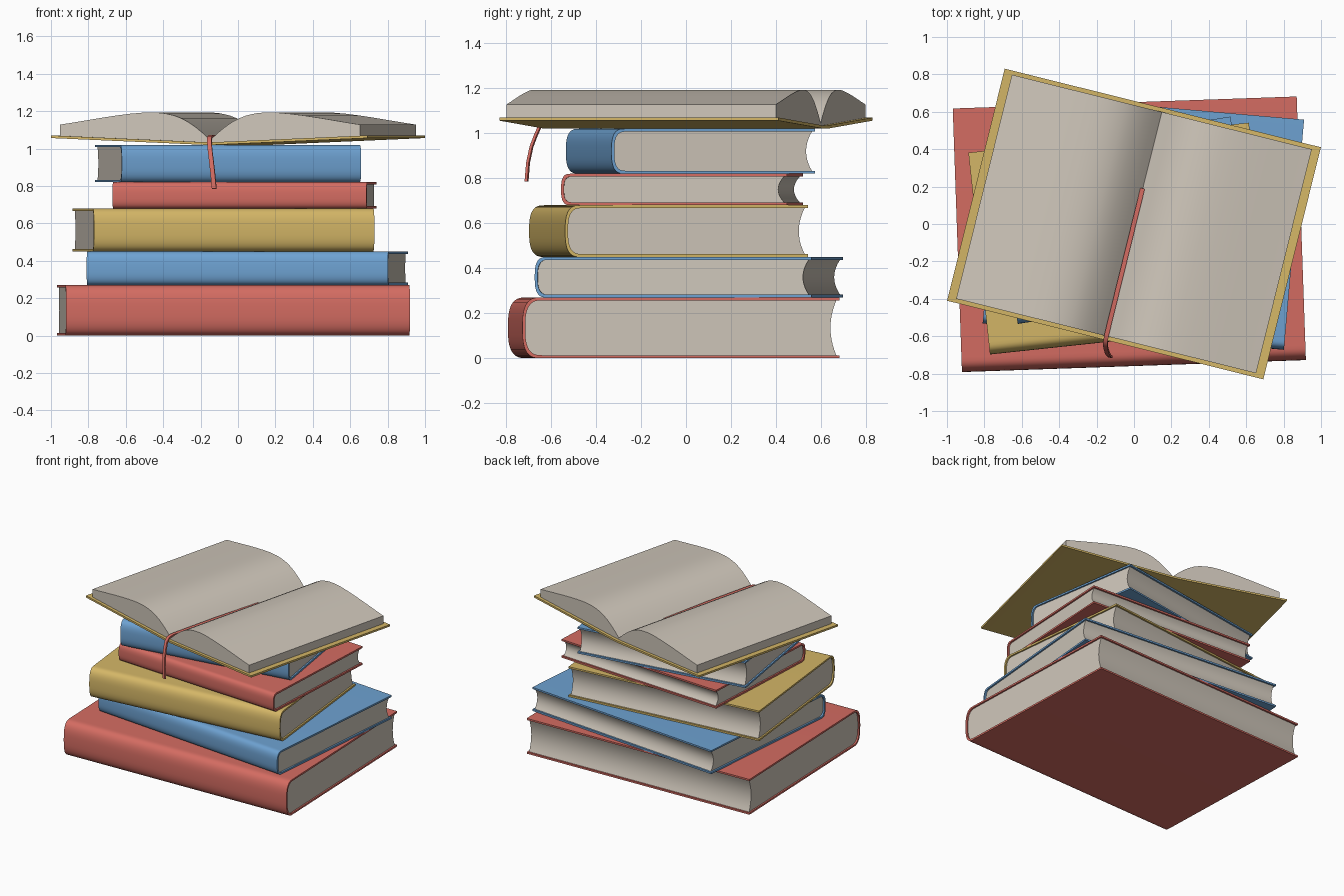
import bpy, bmesh, math
from mathutils import Vector

if "Cube" in bpy.data.objects:
    bpy.data.objects.remove(bpy.data.objects["Cube"])


def material(name, rgb):
    m = bpy.data.materials.new(name)
    m.diffuse_color = (*rgb, 1)
    m.use_nodes = True
    m.node_tree.nodes["Principled BSDF"].inputs["Base Color"].default_value = m.diffuse_color
    return m


RED = material("red cloth", (0.66, 0.150, 0.122))
BLUE = material("blue cloth", (0.155, 0.36, 0.64))
YELLOW = material("yellow cloth", (0.66, 0.47, 0.135))
PAPER = material("paper", (0.62, 0.565, 0.49))


def finish(name, bm, mat):
    bmesh.ops.recalc_face_normals(bm, faces=bm.faces)
    me = bpy.data.meshes.new(name)
    bm.to_mesh(me)
    bm.free()
    me.materials.append(mat)
    me.polygons.foreach_set("use_smooth", [True] * len(me.polygons))
    me.set_sharp_from_angle(angle=math.radians(35))
    ob = bpy.data.objects.new(name, me)
    bpy.context.collection.objects.link(ob)
    return ob


def loft(name, rings, mat):
    """Closed solid through a list of equal-sized rings."""
    bm = bmesh.new()
    vs = [[bm.verts.new(p) for p in r] for r in rings]
    n = len(vs[0])
    for a, b in zip(vs, vs[1:]):
        for i in range(n):
            j = (i + 1) % n
            bm.faces.new((a[i], a[j], b[j], b[i]))
    bm.faces.new(vs[0])
    bm.faces.new(vs[-1])
    return finish(name, bm, mat)


def prism(name, profile, length, mat, loc, deg):
    """Extrude a (y, z) profile along local x, then place it."""
    rings = [[(s * length / 2, y, z) for y, z in profile] for s in (-1, 1)]
    ob = loft(name, rings, mat)
    ob.location = loc
    ob.rotation_euler.z = math.radians(deg)
    return ob


def spine_arc(y0, depth, half):
    """Rounded spine, from bottom to top, bulging to y0."""
    pts = []
    for i in range(25):
        t = math.radians(-90 + 180 * i / 24)
        c, s = max(math.cos(t), 0), math.sin(t)
        y = y0 + depth * (1 - c ** 0.7)
        pts.append((y, math.copysign(abs(s) ** 0.7, s) * half))
    return pts


def closed_book(name, z0, z1, center, length, width, deg, mat):
    half, th, y0, y1 = (z1 - z0) / 2, 0.013, -width / 2, width / 2
    d = 0.3 * (z1 - z0)
    outer = spine_arc(y0, d, half)
    inner = spine_arc(y0 + th, d - th * 0.5, half - th)
    loc = (*center, (z0 + z1) / 2)
    # cover: C-shaped shell
    cover = [(y1, -half)] + outer + [(y1, half), (y1, half - th)] + inner[::-1] + [(y1, th - half)]
    prism(name + "_cover", cover, length, mat, loc, deg)
    # page block with hollow fore edge
    h = half - th
    fore = []
    for i in range(11):
        t = 1 - 2 * i / 10
        fore.append((y1 - 0.013 - 0.026 * (1 - t * t), h * t))
    prism(name + "_pages", inner + fore, length - 0.024, PAPER, loc, deg)


# stack of closed books, bottom to top
closed_book("bottom_book", 0.0, 0.27, (-0.025, -0.055), 1.84, 1.41, 2, RED)
closed_book("second_book", 0.27, 0.45, (0.05, 0.013), 1.617, 1.235, -5, BLUE)
closed_book("third_book", 0.45, 0.68, (-0.078, -0.078), 1.508, 1.085, 6.1, YELLOW)
closed_book("fourth_book", 0.68, 0.82, (0.035, -0.018), 1.36, 1.005, -3, RED)
closed_book("fifth_book", 0.82, 1.02, (-0.053, 0.02), 1.296, 0.917, 9, BLUE)

# open book: slightly V-shaped cover
ANGLE = -13.95
top = [(-0.871, 1.07), (-0.03, 1.034), (0.03, 1.034), (0.871, 1.07)]
cover = top + [(y, z - 0.014) for y, z in top[::-1]]
prism("open_book_cover", cover, 1.278, YELLOW, (0, 0, 0), ANGLE - 90)

# open book: two mirrored page halves
keys = [(0, 1.045), (0.04, 1.082), (0.08, 1.114), (0.12, 1.141), (0.16, 1.162), (0.2, 1.177),
        (0.25, 1.188), (0.3, 1.193), (0.36, 1.193), (0.44, 1.186), (0.52, 1.176), (0.6, 1.164),
        (0.68, 1.151), (0.76, 1.138), (0.826, 1.128)]
for side, label in ((-1, "left"), (1, "right")):
    prof = [(side * y, z) for y, z in keys + [(0.826, 1.067), (0.03, 1.033), (0, 1.033)]]
    prism("open_book_pages_" + label, prof, 1.234, PAPER, (0, 0, 0), ANGLE - 90)

# ribbon bookmark lying in the gutter and hanging over the front edge
path = [Vector(p) for p in (
    (0.046, 0.19, 1.058), (-0.05, -0.2, 1.066), (-0.146, -0.59, 1.066), (-0.152, -0.625, 1.058),
    (-0.153, -0.648, 1.035), (-0.149, -0.668, 0.99), (-0.143, -0.687, 0.94),
    (-0.135, -0.702, 0.87), (-0.127, -0.709, 0.785))]
a = math.radians(ANGLE)
across = Vector((math.cos(a), math.sin(a), 0))
rings = []
for i, p in enumerate(path):
    tangent = path[min(i + 1, len(path) - 1)] - path[max(i - 1, 0)]
    up = tangent.cross(across).normalized() * 0.006
    w = across * 0.012
    rings.append([p - w - up, p + w - up, p + w + up, p - w + up])
loft("ribbon_bookmark", rings, RED)
